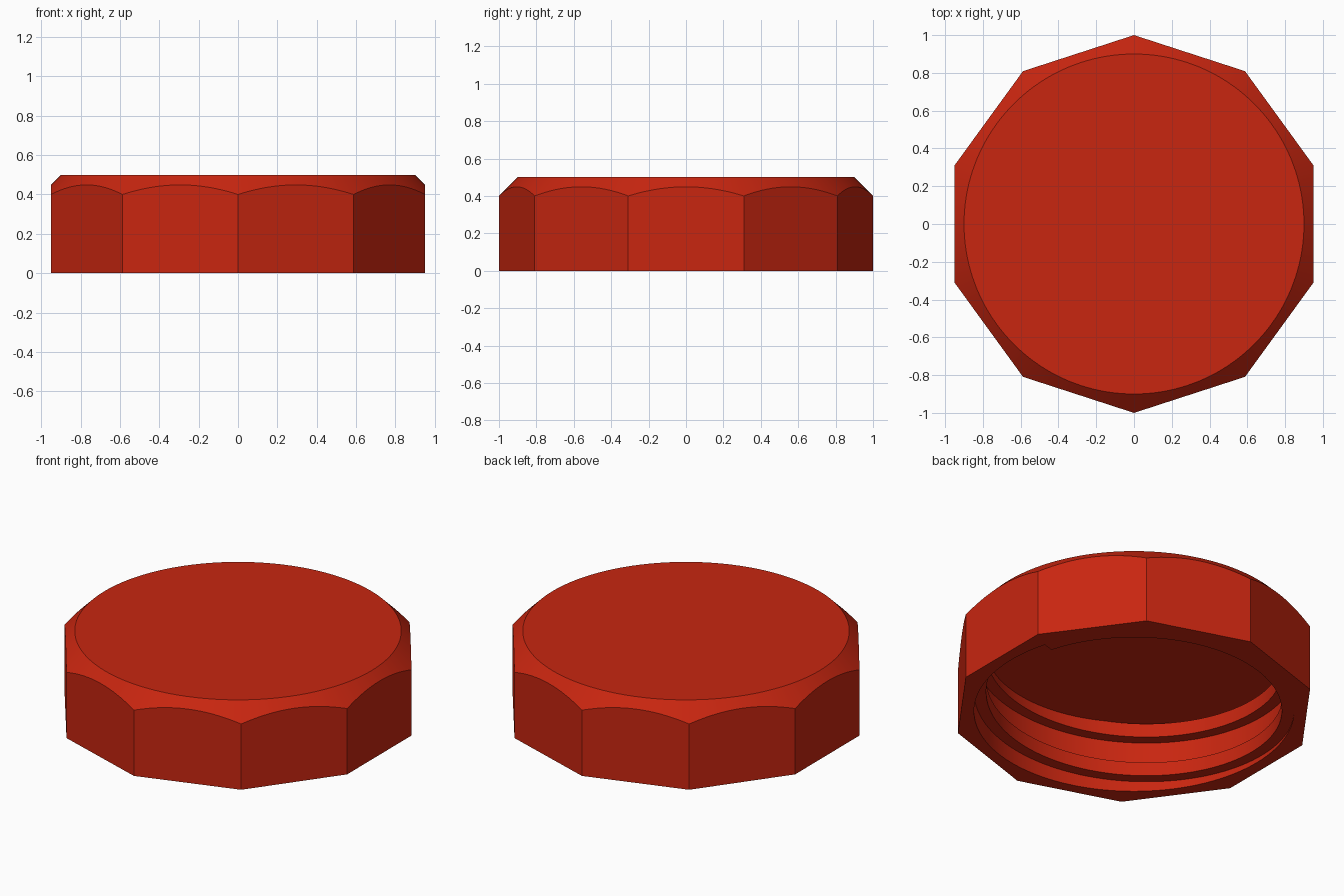
import bpy, bmesh, math

if "Cube" in bpy.data.objects:
    bpy.data.objects.remove(bpy.data.objects["Cube"])

SIDES, SEG = 10, 16              # ten flats, columns per flat
HEIGHT, TOP_R, CEILING = 0.5, 0.9, 0.4
RIDGE_R, GROOVE_R = 0.815, 0.882   # thread crest and root radii
PITCH, RIDGE_H, Z0 = 0.246, 0.084, -0.095
TURN = 160                       # columns per thread turn


def polar(r, a, z):
    return (r * math.cos(a), r * math.sin(a), z)


def open_edges(bm, z):
    return [e for e in bm.edges if e.is_boundary
            and all(abs(v.co.z - z) < 1e-5 for v in e.verts)]


bm = bmesh.new()

# Internal thread: one helical strip, trimmed at the mouth and the ceiling
columns = []
for i in range(TURN + 1):
    a = 2 * math.pi * i / TURN
    col = []
    for k in range(-2, 4):
        z = Z0 + PITCH * (k + i / TURN)
        for r, dz in ((RIDGE_R, 0), (RIDGE_R, RIDGE_H),
                      (GROOVE_R, RIDGE_H), (GROOVE_R, PITCH)):
            col.append(bm.verts.new(polar(r, a, z + dz)))
    columns.append(col)
for c0, c1 in zip(columns, columns[1:]):
    for j in range(len(c0) - 1):
        bm.faces.new((c0[j], c0[j + 1], c1[j + 1], c1[j]))
bmesh.ops.remove_doubles(bm, verts=bm.verts, dist=1e-5)
for z, up in ((CEILING, 1), (0, -1)):
    bmesh.ops.bisect_plane(bm, geom=bm.verts[:] + bm.edges[:] + bm.faces[:], dist=1e-6,
                           plane_co=(0, 0, z), plane_no=(0, 0, up), clear_outer=True)

# Flat ceiling inside the cap
bmesh.ops.triangle_fill(bm, use_beauty=True, edges=open_edges(bm, CEILING))

# Outer flats, conical chamfer and top disc
apothem = math.cos(math.pi / SIDES)
count = SIDES * SEG
rings = [[], [], []]
for i in range(count):
    a = math.pi / 2 + 2 * math.pi * i / count
    off = (i % SEG) / SEG * 2 * math.pi / SIDES - math.pi / SIDES
    r = apothem / math.cos(off)
    for ring, rr, z in zip(rings, (r, r, TOP_R), (0, HEIGHT + TOP_R - r, HEIGHT)):
        ring.append(bm.verts.new(polar(rr, a, z)))
for lo, hi in zip(rings, rings[1:]):
    for i in range(count):
        j = (i + 1) % count
        bm.faces.new((lo[i], lo[j], hi[j], hi[i]))
bm.faces.new(rings[2])

# Bottom rim between the flats and the thread mouth
bmesh.ops.triangle_fill(bm, use_beauty=True, edges=open_edges(bm, 0))
bmesh.ops.recalc_face_normals(bm, faces=bm.faces)

mesh = bpy.data.meshes.new("screw_cap")
bm.to_mesh(mesh)
bm.free()
red = bpy.data.materials.new("red")
red.diffuse_color = (0.58, 0.019, 0.005, 1)
red.use_nodes = True
red.node_tree.nodes["Principled BSDF"].inputs["Base Color"].default_value = red.diffuse_color
mesh.materials.append(red)
cap = bpy.data.objects.new("screw_cap", mesh)
bpy.context.collection.objects.link(cap)
bpy.context.view_layer.objects.active = cap
cap.select_set(True)
bpy.ops.object.shade_smooth_by_angle(angle=math.radians(30))
